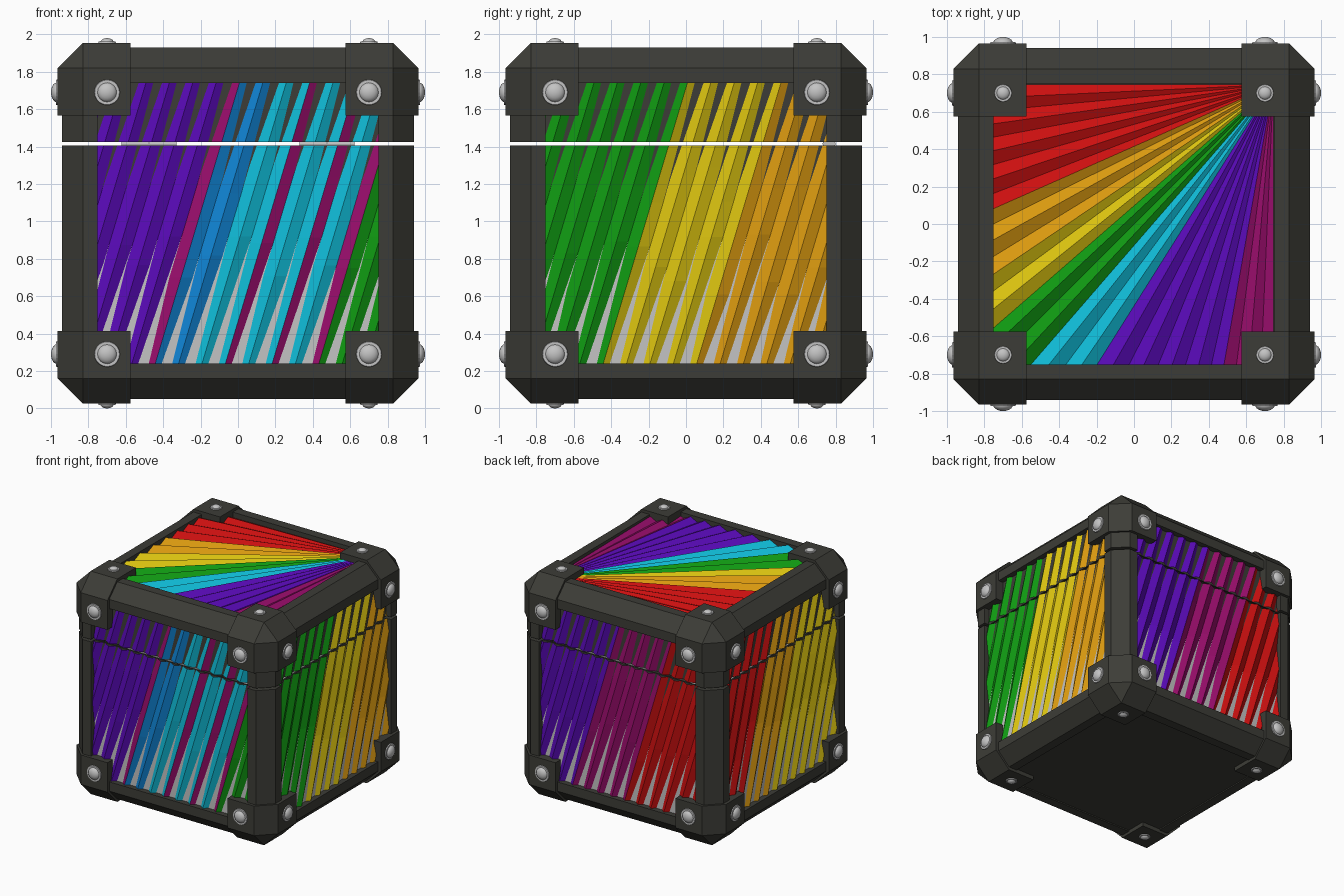
import bpy, bmesh, math, random
from mathutils import Matrix, Vector

random.seed(4)
if "Cube" in bpy.data.objects:
    bpy.data.objects.remove(bpy.data.objects["Cube"], do_unlink=True)

MID = 0.99                    # height of the case centre
GAP = (1.405, 1.425)          # slot between base and lid
SIGNS = (-1, 1)

# Colours
COLOURS = {
    "K": ("charcoal", (0.046, 0.046, 0.038)),
    "S": ("silver", (0.55, 0.55, 0.55)),
    "R": ("red", (0.60, 0.005, 0.005)),
    "O": ("orange", (0.70, 0.32, 0.005)),
    "Y": ("yellow", (0.70, 0.54, 0.005)),
    "G": ("green", (0.005, 0.32, 0.006)),
    "C": ("cyan", (0.005, 0.50, 0.68)),
    "B": ("blue", (0.005, 0.23, 0.66)),
    "P": ("purple", (0.10, 0.003, 0.48)),
    "M": ("magenta", (0.32, 0.004, 0.15)),
}
KEYS = list(COLOURS)
MATS = []
for name, rgb in COLOURS.values():
    mat = bpy.data.materials.new(name)
    mat.use_nodes = True
    mat.diffuse_color = (*rgb, 1)
    mat.node_tree.nodes["Principled BSDF"].inputs["Base Color"].default_value = (*rgb, 1)
    MATS.append(mat)


def finish(bm, name, colour=None, smooth=False):
    """Turn a bmesh into an object, with one colour or the full palette."""
    mesh = bpy.data.meshes.new(name)
    for face in bm.faces:
        face.smooth = smooth
    bm.to_mesh(mesh)
    bm.free()
    for mat in ([MATS[KEYS.index(colour)]] if colour else MATS):
        mesh.materials.append(mat)
    obj = bpy.data.objects.new(name, mesh)
    bpy.context.collection.objects.link(obj)
    return obj


def add_box(bm, lo, hi, matrix=Matrix()):
    lo, hi = Vector(lo), Vector(hi)
    place = Matrix.Translation((lo + hi) / 2) @ Matrix.Diagonal((*(hi - lo), 1))
    return bmesh.ops.create_cube(bm, size=1, matrix=matrix @ place)["verts"]


def add_bar(bm, lo, hi, place):
    """Bar with a chamfered outer edge; place maps (a, b, t) into the model."""
    profile = [(.75, .75), (.94, .75), (.94, .83), (.83, .94), (.75, .94)]
    ends = [[bm.verts.new(place(a, b, t)) for a, b in profile] for t in (lo, hi)]
    for end in ends:
        bm.faces.new(end)
    n = len(profile)
    for i in range(n):
        j = (i + 1) % n
        bm.faces.new((ends[0][i], ends[0][j], ends[1][j], ends[1][i]))


def clip(bm, axis, lo, hi):
    """Trim everything outside lo..hi along one axis."""
    for value, sign in ((lo, -1), (hi, 1)):
        co, no = Vector(), Vector()
        co[axis], no[axis] = value, sign
        geom = bm.verts[:] + bm.edges[:] + bm.faces[:]
        bmesh.ops.bisect_plane(bm, geom=geom, plane_co=co, plane_no=no, clear_outer=True)


def quarter(k):
    return Matrix.Rotation(k * math.pi / 2, 4, 'Z')


# Frame bars, horizontal ones on four sides and posts split by the slot
for name, sign, post in (("base_frame", -1, (.3, GAP[0])), ("lid_frame", 1, (GAP[1], 1.7))):
    bm = bmesh.new()
    for k in range(4):
        turn = quarter(k)
        add_bar(bm, -.7, .7, lambda a, b, t: turn @ Vector((t, -a, MID + sign * b)))
        add_bar(bm, *post, lambda a, b, t: turn @ Vector((a, b, t)))
    bmesh.ops.recalc_face_normals(bm, faces=bm.faces[:])
    finish(bm, name, "K")

# Corner guards with their three outer edges chamfered
for sz in SIGNS:
    for k in range(4):
        bm = bmesh.new()
        add_box(bm, (.575, .575, .575), (.965, .965, .965))
        outer = [e for e in bm.edges
                 if sum(all(v.co[i] > .9 for v in e.verts) for i in range(3)) == 2]
        bmesh.ops.bevel(bm, geom=outer, offset=.135, segments=1, affect='EDGES')
        bm.transform(Matrix.Translation((0, 0, MID)) @ quarter(k) @ Matrix.Diagonal((1, 1, sz, 1)))
        bmesh.ops.recalc_face_normals(bm, faces=bm.faces[:])
        finish(bm, ("lower" if sz < 0 else "upper") + "_corner_guard", "K")

# Domed rivets and washers on every guard face
rivets, washers = bmesh.new(), bmesh.new()


def add_rivet(matrix, radius, rise):
    dome = Matrix.Diagonal((radius, radius, rise, 1))
    bmesh.ops.create_uvsphere(rivets, u_segments=16, v_segments=10, radius=1, matrix=matrix @ dome)
    bmesh.ops.create_cone(washers, cap_ends=True, segments=20, radius1=radius * 1.32,
                          radius2=radius * 1.25, depth=.012, matrix=matrix)


for u in SIGNS:
    for v in SIGNS:
        for k in range(4):
            spot = Matrix.Translation((u * .7, -.967, MID + v * .7))
            add_rivet(quarter(k) @ spot @ Matrix.Rotation(math.pi / 2, 4, 'X'), .053, .033)
        for s in SIGNS:
            spot = Matrix.Translation((u * .7, v * .7, MID + s * .967))
            add_rivet(spot @ Matrix.Rotation(math.pi * (s < 0), 4, 'X'), .036, .023)
finish(rivets, "rivets", "S", smooth=True)
finish(washers, "washers", "S")

# Backing plates: silver low down, charcoal above, plus the floor and lid plates
silver, dark = bmesh.new(), bmesh.new()
for k in range(4):
    for bm, lo, hi in ((silver, .22, 1.05), (dark, 1.05, GAP[0]), (dark, GAP[1], 1.76)):
        add_box(bm, (-.76, -.893, lo), (.76, -.88, hi), quarter(k))
add_box(dark, (-.76, -.76, .06), (.76, .76, .075))
add_box(dark, (-.76, -.76, 1.85), (.76, .76, 1.86))
finish(silver, "lower_backing", "S")
finish(dark, "upper_backing", "K")

# Slanted, pleated ribs: each letter is half a rib, from left to right
SIDES = {
    "front": "P" * 12 + "MBBBCCCMCCCMCCM" + "G" * 5,
    "right": "G" * 13 + "Y" * 8 + "O" * 11,
    "back": "P" * 13 + "M" * 8 + "R" * 11,
    "left": "R" * 11 + "O" * 7 + "Y" * 14,
}
HALF = .0625


def add_ribs(bm, letters, seed):
    rng = random.Random(seed)
    for i in range(0, len(letters), 2):
        centre = (i - 15) * HALF - .03
        rows = []
        levels = ((.24, .55), (rng.uniform(.6, .95), 1), (rng.uniform(1.1, 1.3), 1), (1.74, .62))
        for z, width in levels:
            u = centre + .3 * (z - MID)
            rows.append([bm.verts.new((u + s * HALF * width, -.921 if s == 0 else -.895, z))
                         for s in (-1, 0, 1)])
        for low, high in zip(rows, rows[1:]):
            for side in (0, 1):
                face = bm.faces.new((low[side], low[side + 1], high[side + 1], high[side]))
                face.material_index = KEYS.index(letters[i + side])


for k, (name, letters) in enumerate(SIDES.items()):
    for part, lo, hi in (("base", .24, GAP[0]), ("lid", GAP[1], 1.74)):
        bm = bmesh.new()
        add_ribs(bm, letters, k)
        clip(bm, 0, -.75, .75)
        clip(bm, 2, lo, hi)
        bm.transform(quarter(k))
        finish(bm, f"{name}_{part}_ribs")

# Pleated fan on the lid, spreading from one corner
FAN = (("R", 23.9, 9), ("O", 34.1, 4), ("Y", 41, 3), ("G", 49.1, 4),
       ("C", 57.8, 4), ("P", 80, 9), ("M", 90, 4))
bm = bmesh.new()
REACH, apex = 2.4, bm.verts.new((.745, .745, 1.9))
pleat, start = 0, 0


def ray(angle, index):
    a = math.radians(angle)
    height = 1.9 + REACH * (.011 if index % 2 else -.011)
    return bm.verts.new((.745 - REACH * math.cos(a), .745 - REACH * math.sin(a), height))


last = ray(0, 0)
for letter, end, count in FAN:
    for i in range(count):
        pleat += 1
        tip = ray(start + (end - start) * (i + 1) / count, pleat)
        face = bm.faces.new((apex, last, tip))
        face.material_index = KEYS.index(letter)
        last = tip
    start = end
clip(bm, 0, -.75, .75)
clip(bm, 1, -.75, .75)
finish(bm, "lid_fan")

# Hinge knuckles inside the back edge of the slot
bm = bmesh.new()
for s in SIGNS:
    for offset in (-.075, .075):
        spot = Matrix.Translation((s * .475 + offset, .765, 1.415))
        bmesh.ops.create_cone(bm, cap_ends=True, segments=12, radius1=.035, radius2=.035, depth=.145,
                              matrix=spot @ Matrix.Rotation(math.pi / 2, 4, 'Y'))
finish(bm, "hinges", "S")
